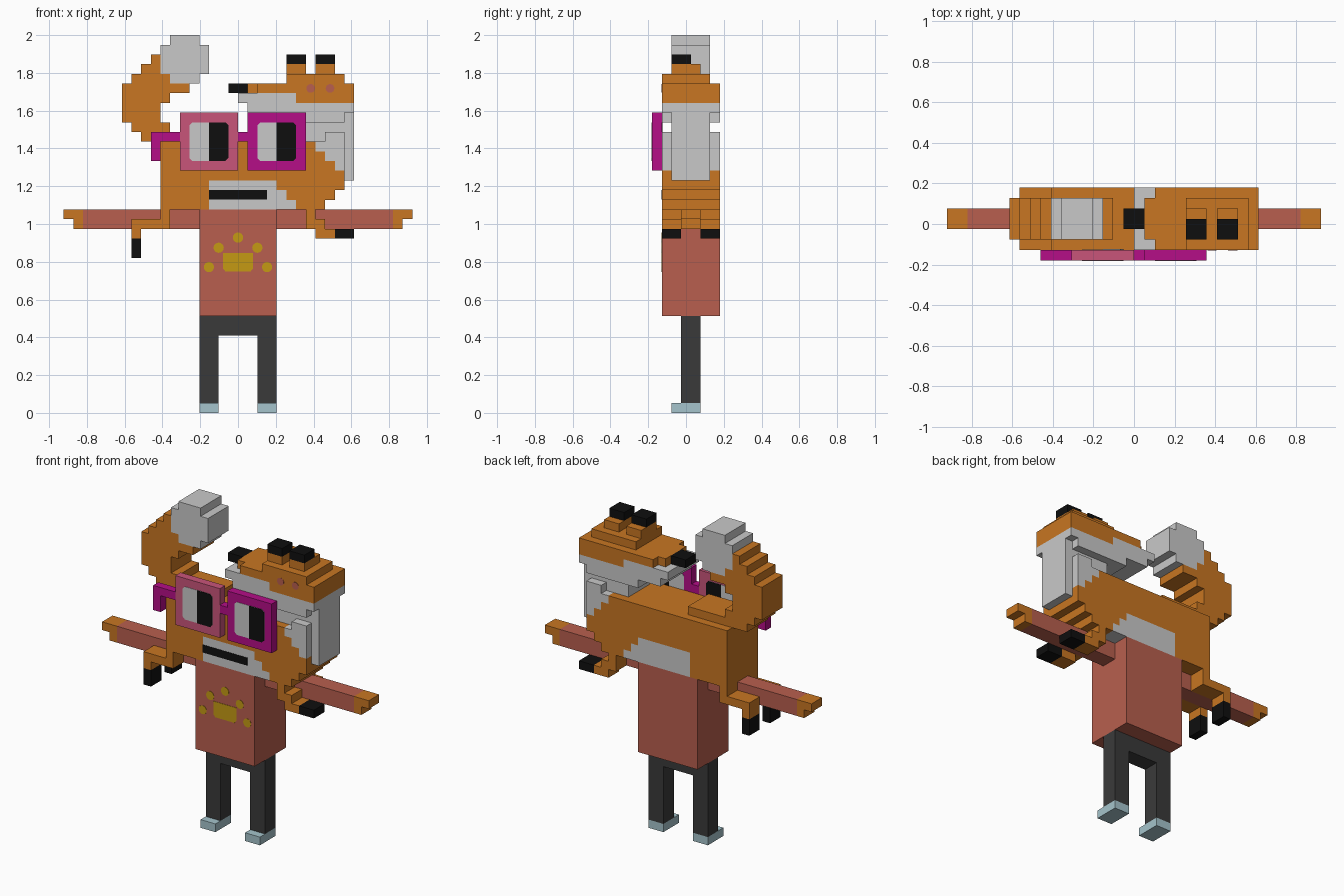
import bpy, bmesh, math

if "Cube" in bpy.data.objects:
    bpy.data.objects.remove(bpy.data.objects["Cube"])

U = 2 / 39  # one block


def lin(h):
    c = [int(h[i:i + 2], 16) / 255 for i in (0, 2, 4)]
    return [v / 12.92 if v <= 0.04045 else ((v + 0.055) / 1.055) ** 2.4 for v in c] + [1]


MATS = {}
for name, h in dict(orange="C87622", white="C9C9C9", black="0F0F0F", brick_red="B85F4E",
                    magenta="B50E87", pink="C9557A", charcoal="3A3A3A",
                    pale_blue="A5C4CC", gold="C59A14").items():
    MATS[name] = bpy.data.materials.new(name)
    MATS[name].diffuse_color = lin(h)

CELLS = {}  # block -> (part, colour); later blocks replace earlier ones
FULL, CORE, MID = (-2, 4), (-1, 3), (0, 2)  # depth ranges, real y is half a block less


def fill(part, col, x, z, y=FULL):
    for i in range(*x):
        for j in range(*y):
            for k in range(*z):
                CELLS[i, j, k] = (part, col)


# shoes, trousers, shirt
for x in ((-4, -2), (2, 4)):
    fill("shoes", "pale_blue", x, (0, 1), (-1, 2))
    fill("trousers", "charcoal", x, (1, 8), MID)
fill("trousers", "charcoal", (-4, 4), (8, 10), MID)
fill("shirt", "brick_red", (-4, 4), (10, 21))

# arms and hands
for s in (-1, 1):
    def span(a, b):
        return tuple(sorted((s * a, s * b)))
    fill("sleeves", "brick_red", span(4, 16), (19, 21), MID)
    fill("hands", "orange", span(16, 17), (19, 21), MID)
    fill("hands", "orange", span(17, 18), (20, 21), MID)

# animal body with its lower right side stepping in, and pale belly
fill("body", "orange", (-8, 7), (21, 28))
for z, x1 in ((21, 9), (22, 10), (23, 11), (24, 11), (25, 10), (26, 9), (27, 8)):
    fill("body", "orange", (7, x1), (z, z + 1))
for z, x1 in ((21, 6), (22, 5), (23, 4)):
    fill("body", "white", (-3, x1), (z, z + 1))

# neck ruff
for z, x0 in ((25, 10), (26, 9), (27, 8), (28, 9)):
    fill("ruff", "white", (x0, 11), (z, z + 1))
fill("ruff", "white", (11, 12), (24, 31), CORE)
fill("ruff", "white", (6, 11), (28, 30), CORE)

# head, muzzle, nose
fill("head", "white", (4, 11), (30, 31))
fill("head", "white", (1, 12), (31, 32))
fill("head", "white", (0, 6), (32, 33))
fill("head", "orange", (6, 12), (32, 33))
fill("head", "orange", (2, 12), (33, 34))
fill("head", "orange", (1, 2), (33, 34), CORE)
fill("head", "orange", (5, 11), (34, 35), (-2, 3))
fill("nose", "black", (-1, 1), (33, 34), MID)
for x in ((5, 7), (8, 10)):
    fill("ears", "orange", x, (35, 36), (-1, 2))
    fill("ears", "black", x, (36, 37), (-1, 1))

# curled tail and pale tip
for z, x0, x1 in ((28, -10, -2), (29, -11, -7), (30, -12, -8), (31, -12, -8), (32, -12, -7),
                  (33, -12, -5), (34, -11, -7), (35, -10, -8), (36, -9, -8)):
    fill("tail", "orange", (x0, x1), (z, z + 1), CORE)
fill("tail_tip", "white", (-7, -4), (34, 39), CORE)
fill("tail_tip", "white", (-8, -3), (35, 38), CORE)

# four paws
for y in ((-2, 0), (2, 4)):
    fill("paws", "orange", (-8, -7), (20, 21), y)
    fill("paws", "orange", (-11, -7), (19, 20), y)
    fill("paws", "orange", (-11, -10), (18, 19), y)
    fill("paws", "black", (-11, -10), (16, 18), y)
    fill("paws", "orange", (7, 8), (19, 21), y)
    fill("paws", "orange", (8, 9), (19, 20), y)
    fill("paws", "orange", (8, 10), (18, 19), y)
    fill("paws", "black", (10, 12), (18, 19), y)

# spectacles
G = (-3, -2)
fill("spectacles", "pink", (-6, 0), (25, 31), G)
fill("spectacles", "magenta", (1, 7), (25, 31), G)
fill("spectacles", "magenta", (0, 1), (28, 29), G)
fill("spectacles", "magenta", (-9, -6), (28, 29), G)
fill("spectacles", "magenta", (-9, -8), (26, 28), G)


def finish(name, bm, cols):
    me = bpy.data.meshes.new(name)
    bm.to_mesh(me)
    bm.free()
    for c in cols:
        me.materials.append(MATS[c])
    bpy.context.collection.objects.link(bpy.data.objects.new(name, me))


# outer skin of each part
SIDES = [((1, 0, 0), ((1, 0, 0), (1, 1, 0), (1, 1, 1), (1, 0, 1))),
         ((-1, 0, 0), ((0, 0, 0), (0, 0, 1), (0, 1, 1), (0, 1, 0))),
         ((0, 1, 0), ((0, 1, 0), (0, 1, 1), (1, 1, 1), (1, 1, 0))),
         ((0, -1, 0), ((0, 0, 0), (1, 0, 0), (1, 0, 1), (0, 0, 1))),
         ((0, 0, 1), ((0, 0, 1), (1, 0, 1), (1, 1, 1), (0, 1, 1))),
         ((0, 0, -1), ((0, 0, 0), (0, 1, 0), (1, 1, 0), (1, 0, 0)))]
for part in sorted({p for p, c in CELLS.values()}):
    own = {k: c for k, (p, c) in CELLS.items() if p == part}
    cols = sorted(set(own.values()))
    bm = bmesh.new()
    for (i, j, k), c in own.items():
        for d, quad in SIDES:
            if (i + d[0], j + d[1], k + d[2]) not in CELLS:
                f = bm.faces.new([bm.verts.new(((i + a) * U, (j + b - 0.5) * U, (k + e) * U))
                                  for a, b, e in quad])
                f.material_index = cols.index(c)
    bmesh.ops.remove_doubles(bm, verts=bm.verts[:], dist=1e-4)
    finish(part, bm, cols)


# thin painted details: outline in blocks, facing front (or back)
def plate(name, col, pts, y, out=-1, t=0.04):
    bm = bmesh.new()
    f = bm.faces.new([bm.verts.new((x * U, y * U, z * U)) for x, z in pts])
    r = bmesh.ops.extrude_face_region(bm, geom=[f])
    for v in r["geom"]:
        if isinstance(v, bmesh.types.BMVert):
            v.co.y += out * t * U
    bmesh.ops.recalc_face_normals(bm, faces=bm.faces[:])
    finish(name, bm, [col])


def disc(x, z, r):
    return [(x + r * math.cos(a * math.pi / 8), z + r * math.sin(a * math.pi / 8)) for a in range(16)]


def panel(x0, x1, z0, z1, c):
    return [(x0 + c, z0), (x1 - c, z0), (x1, z0 + c), (x1, z1 - c),
            (x1 - c, z1), (x0 + c, z1), (x0, z1 - c), (x0, z0 + c)]


for side, x in (("left", -5), ("right", 2)):
    for face, y, out in (("front", -3.5, -1), ("back", -2.5, 1)):
        plate(f"{side}_lens_{face}", "white", panel(x, x + 4, 26, 30, 0.3), y, out)
        plate(f"{side}_pupil_{face}", "black",
              [(x + 2, 26), (x + 3.7, 26), (x + 4, 26.3), (x + 4, 29.7), (x + 3.7, 30), (x + 2, 30)],
              y, out, 0.08)
plate("mouth", "black", [(-3, 22.05), (3, 22.05), (3, 23), (-3, 23)], -2.5)
for i, x in enumerate((7.5, 9.5)):
    plate(f"head_spot_{i}", "brick_red", disc(x, 33.5, 0.45), -2.5)

# paw print on the shirt
plate("print_pad", "gold", [(-1.3, 14.6), (1.3, 14.6), (1.55, 14.9), (1.55, 16.5),
                            (-1.55, 16.5), (-1.55, 14.9)], -2.5)
for i, (x, z) in enumerate(((0, 18.1), (-2, 17.05), (2, 17.05), (-3, 15.05), (3, 15.05))):
    plate(f"print_toe_{i}", "gold", disc(x, z, 0.53), -2.5)

for m in bpy.data.materials:
    if m.users and not m.is_grease_pencil:
        m.use_nodes = True
        m.node_tree.nodes["Principled BSDF"].inputs["Base Color"].default_value = m.diffuse_color
